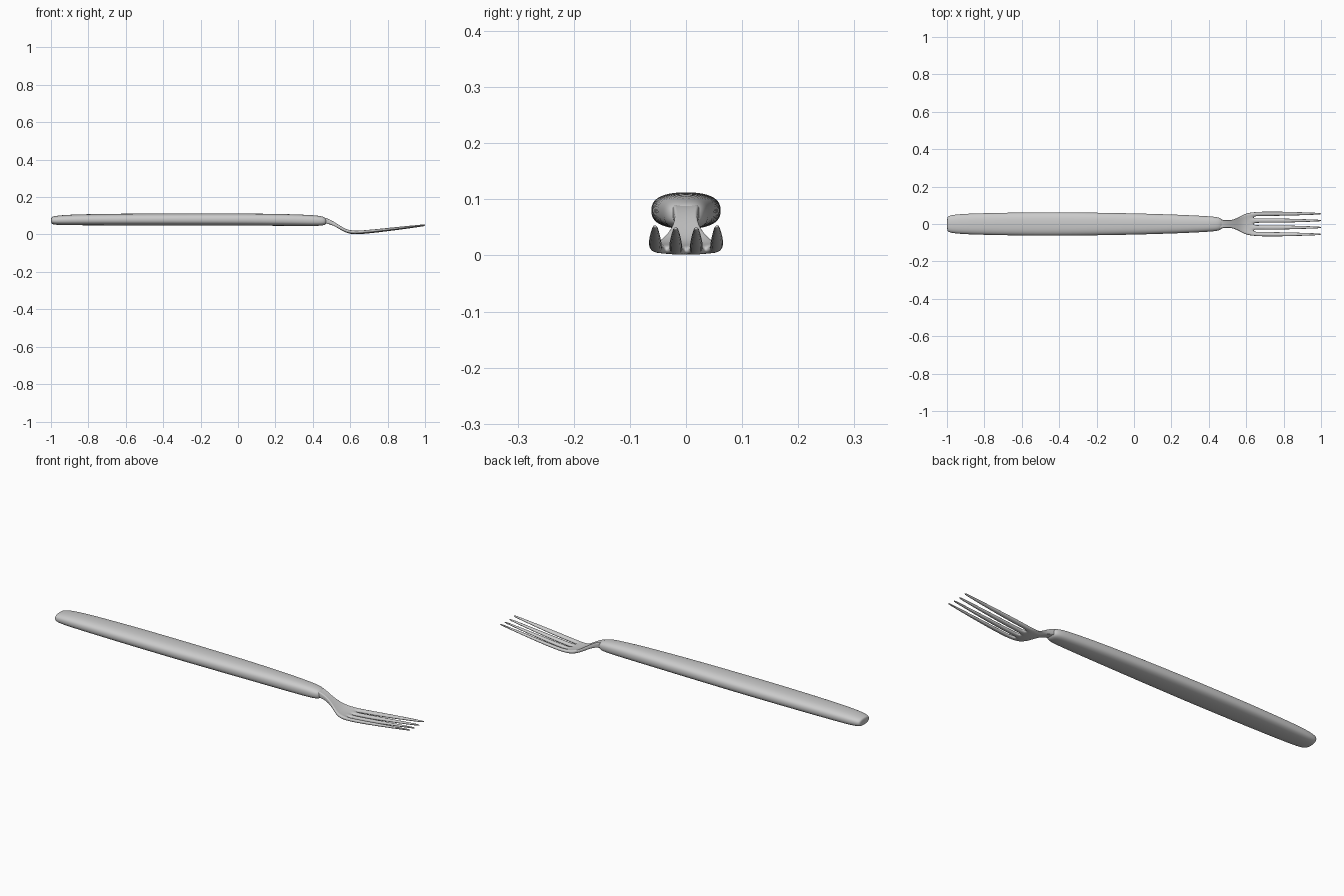
import bpy, bmesh, math

if "Cube" in bpy.data.objects:
    bpy.data.objects.remove(bpy.data.objects["Cube"])


def finish(name, bm, levels):
    bmesh.ops.recalc_face_normals(bm, faces=bm.faces)
    for f in bm.faces:
        f.smooth = True
    mesh = bpy.data.meshes.new(name)
    bm.to_mesh(mesh)
    bm.free()
    ob = bpy.data.objects.new(name, mesh)
    bpy.context.collection.objects.link(ob)
    mod = ob.modifiers.new("smooth", "SUBSURF")
    mod.levels = mod.render_levels = levels
    return ob


# Handle: rounded flat-oval rings lofted along x (x, half width, z low, z high)
def make_handle():
    rings = [(-1.0, .034, .060, .090), (-.992, .044, .054, .096), (-.96, .051, .050, .102),
             (-.88, .057, .049, .108), (-.6, .063, .048, .112), (-.3, .063, .047, .113),
             (0, .058, .047, .113), (.25, .050, .046, .110), (.38, .043, .045, .105),
             (.44, .039, .046, .100), (.465, .031, .050, .092), (.475, .018, .060, .082)]
    n = 20
    bm = bmesh.new()
    loops = []
    for x, w, lo, hi in rings:
        mid, h = (lo + hi) / 2, (hi - lo) / 2
        loop = []
        for i in range(n):
            a = 2 * math.pi * i / n
            c, s = math.cos(a), math.sin(a)
            y = w * math.copysign(abs(c) ** .8, c)
            z = mid + h * math.copysign(abs(s) ** .8, s)
            loop.append(bm.verts.new((x, y, z)))
        loops.append(loop)
    for a, b in zip(loops, loops[1:]):
        for i in range(n):
            j = (i + 1) % n
            bm.faces.new((a[i], a[j], b[j], b[i]))
    bm.faces.new(loops[0])
    bm.faces.new(loops[-1])
    return finish("handle", bm, 2)


# Neck, plate and four tines: (x, z centre, thickness, half width, tine half width)
def make_head():
    rows = [(.445, .078, .032, .026, 0), (.475, .073, .028, .023, 0), (.51, .059, .022, .019, 0),
            (.545, .037, .019, .028, 0), (.575, .019, .017, .046, 0), (.605, .010, .017, .059, 0),
            (.64, .0085, .017, .064, .0115), (.68, .011, .017, .067, .0125),
            (.76, .019, .016, .0675, .0125), (.88, .033, .013, .0645, .0095),
            (.985, .0455, .008, .060, .005), (1.001, .0475, .006, .0585, .0035)]
    slot_row = 6
    bm = bmesh.new()
    grid = []
    for x, z, th, w, t in rows:
        t = t or w / 7
        row = []
        for c in (-1, -1 / 3, 1 / 3, 1):
            for side in (-1, 1):
                y = (w - t) * c + side * t
                lift = .005 * (y / .062) ** 2
                row.append([bm.verts.new((x, y, z + lift + d * th / 2)) for d in (1, -1)])
        grid.append(row)
    for r in range(len(rows) - 1):
        for c in range(7):
            if r >= slot_row and c % 2:
                continue
            q = (grid[r][c], grid[r + 1][c], grid[r + 1][c + 1], grid[r][c + 1])
            bm.faces.new([v[0] for v in q])
            bm.faces.new([v[1] for v in reversed(q)])
    # close the rim between upper and lower skins
    pair = {}
    for row in grid:
        for top, bottom in row:
            pair[top] = bottom
    rim = [e for e in bm.edges if e.is_boundary and e.verts[0] in pair]
    for e in rim:
        a, b = e.verts
        bm.faces.new((a, b, pair[b], pair[a]))
    return finish("fork_head", bm, 2)


make_handle()
make_head()
